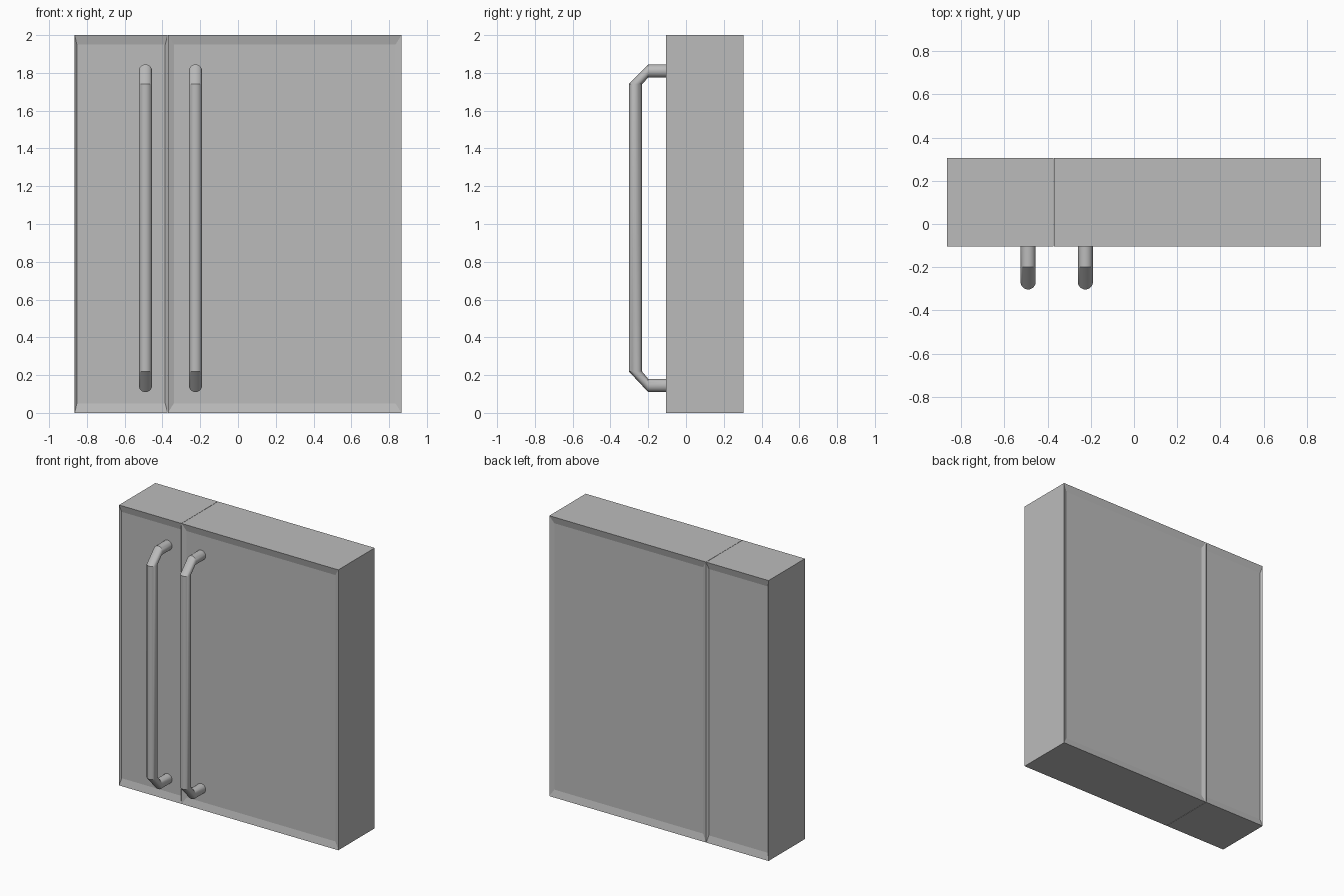
import bpy, bmesh, math
from mathutils import Vector

if "Cube" in bpy.data.objects:
    bpy.data.objects.remove(bpy.data.objects["Cube"])

grey = bpy.data.materials.new("plain grey")
grey.diffuse_color = (0.5, 0.5, 0.5, 1)
grey.use_nodes = True
grey.node_tree.nodes["Principled BSDF"].inputs["Base Color"].default_value = grey.diffuse_color

FRONT, BACK, HEIGHT = -0.105, 0.305, 2.0
DEPTH, INSET = 0.012, 0.95


def finish(bm, name, smooth=False):
    bmesh.ops.recalc_face_normals(bm, faces=bm.faces)
    mesh = bpy.data.meshes.new(name)
    bm.to_mesh(mesh)
    bm.free()
    mesh.materials.append(grey)
    obj = bpy.data.objects.new(name, mesh)
    bpy.context.collection.objects.link(obj)
    if smooth:
        bpy.ops.object.select_all(action='DESELECT')
        obj.select_set(True)
        bpy.context.view_layer.objects.active = obj
        bpy.ops.object.shade_smooth_by_angle(angle=math.radians(30))
    return obj


def panel(name, x0, x1):
    """Slab whose front and back are shallow sloped recesses."""
    bm = bmesh.new()
    cx, cz = (x0 + x1) / 2, HEIGHT / 2
    hx, hz = (x1 - x0) / 2, HEIGHT / 2
    rings = []
    for y, s in ((FRONT + DEPTH, INSET), (FRONT, 1), (BACK, 1), (BACK - DEPTH, INSET)):
        rings.append([bm.verts.new((cx + a * hx * s, y, cz + b * hz * s))
                      for a, b in ((-1, -1), (1, -1), (1, 1), (-1, 1))])
    bridge(bm, rings)
    finish(bm, name)


def bridge(bm, rings):
    n = len(rings[0])
    for a, b in zip(rings, rings[1:]):
        for i in range(n):
            j = (i + 1) % n
            bm.faces.new((a[i], a[j], b[j], b[i]))
    bm.faces.new(rings[0])
    bm.faces.new(rings[-1])


def handle(name, x, r=0.035, sides=24):
    """Bar with angled corners; each ring has a centre and an outward direction."""
    bm = bmesh.new()
    up, out, down = Vector((0, 0, 1)), Vector((0, -1, 0)), Vector((0, 0, -1))
    path = [(FRONT + 0.02, 1.81, up), (-0.2, 1.81, up), (-0.268, 1.74, out),
            (-0.268, 0.22, out), (-0.2, 0.145, down), (FRONT + 0.02, 0.145, down)]
    rings = []
    for y, z, d in path:
        ring = []
        for i in range(sides):
            t = 2 * math.pi * i / sides
            ring.append(bm.verts.new(Vector((x + r * math.cos(t), y, z)) + d * (r * math.sin(t))))
        rings.append(ring)
    bridge(bm, rings)
    finish(bm, name, smooth=True)


# Narrow and wide door panels
panel("narrow_door", -0.865, -0.373)
panel("wide_door", -0.371, 0.865)

# Door handles
handle("narrow_door_handle", -0.49)
handle("wide_door_handle", -0.225)
